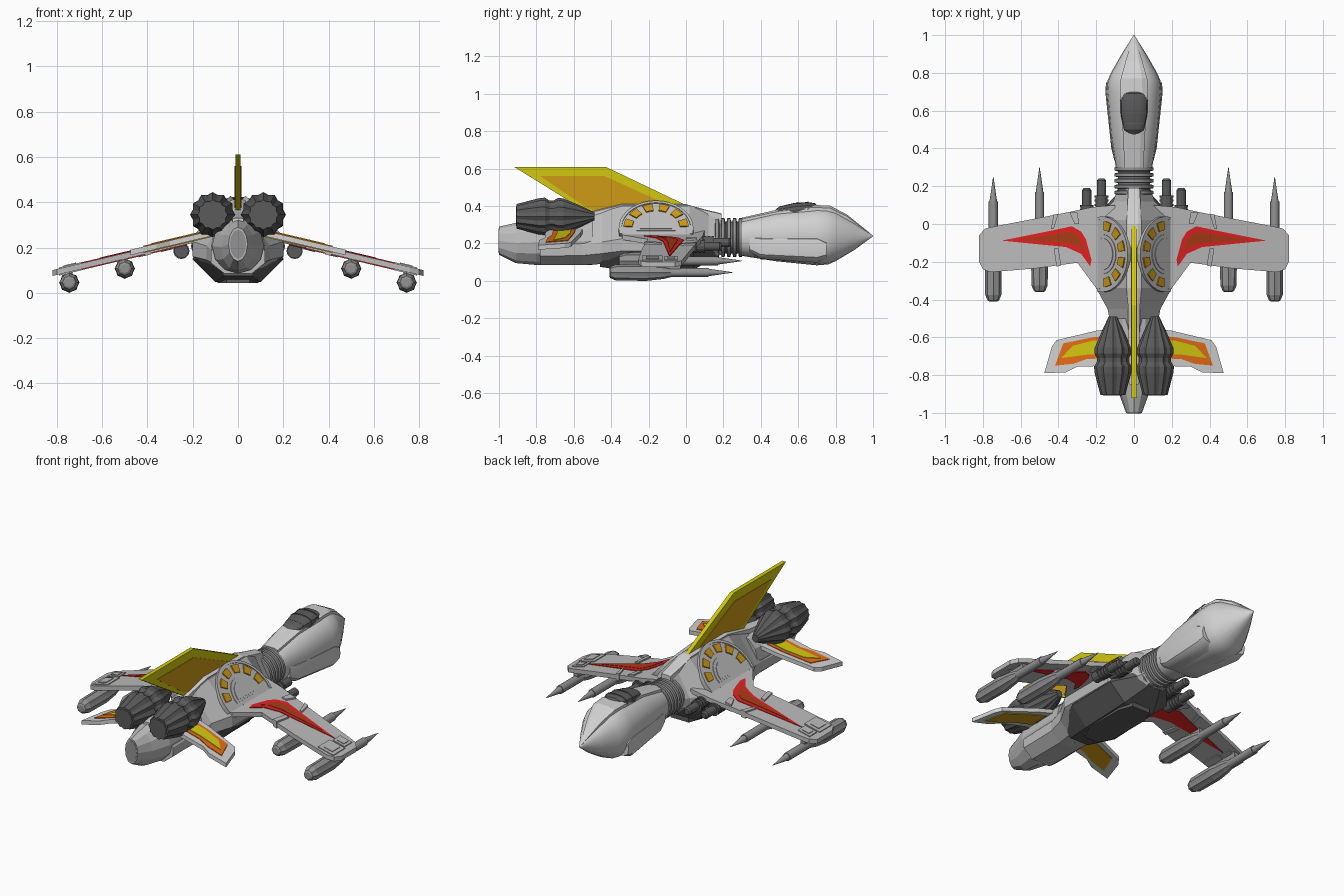
import bpy, bmesh, math
from mathutils import Vector


def material(name, r, g, b):
    m = bpy.data.materials.new(name)
    m.diffuse_color = (r, g, b, 1)
    return m


WHITE = material("hull_white", 0.64, 0.64, 0.64)
GREY = material("panel_grey", 0.5, 0.5, 0.5)
MID = material("mid_grey", 0.29, 0.29, 0.29)
DARK = material("dark_grey", 0.105, 0.105, 0.105)
RED = material("stripe_red", 0.75, 0.015, 0.015)
RUST = material("stripe_rust", 0.38, 0.045, 0.008)
YELLOW = material("paint_yellow", 0.65, 0.58, 0.005)
OCHRE = material("paint_ochre", 0.62, 0.32, 0.008)
ORANGE = material("paint_orange", 0.78, 0.15, 0.008)


def finish(name, bm, mat, mirror=False, smooth=0):
    bmesh.ops.recalc_face_normals(bm, faces=bm.faces)
    me = bpy.data.meshes.new(name)
    bm.to_mesh(me)
    bm.free()
    me.materials.append(mat)
    ob = bpy.data.objects.new(name, me)
    bpy.context.collection.objects.link(ob)
    if smooth:
        me.polygons.foreach_set("use_smooth", [True] * len(me.polygons))
        me.set_sharp_from_angle(angle=math.radians(smooth))
    if mirror:
        ob.modifiers.new("mirror", "MIRROR")
    return ob


def ngon(n, dip=1.0, power=1.0):
    """Unit cross-section; dip < 1 makes lobes, power < 1 makes it boxier."""
    out = []
    for i in range(n):
        a = 2 * math.pi * i / n
        r = dip if i % 2 else 1
        c, s = math.cos(a), math.sin(a)
        out.append((math.copysign(abs(c) ** power, c) * r, math.copysign(abs(s) ** power, s) * r))
    return out


def loft(name, sections, shape, mat, mirror=False, smooth=0):
    """Skin along y through sections (y, half width, z low, z high, x centre)."""
    bm = bmesh.new()
    rings = []
    for y, w, z0, z1, *cx in sections:
        x = cx[0] if cx else 0
        rings.append([bm.verts.new((x + a * w, y, (z0 + z1) / 2 + b * (z1 - z0) / 2)) for a, b in shape])
    n = len(shape)
    for p, q in zip(rings, rings[1:]):
        for i in range(n):
            bm.faces.new((p[i], p[(i + 1) % n], q[(i + 1) % n], q[i]))
    bm.faces.new(rings[0])
    bm.faces.new(rings[-1])
    return finish(name, bm, mat, mirror, smooth)


def turned(name, x, z, profile, shape, mat, smooth=0):
    """Mirrored turned part along y, profile of (y, radius)."""
    return loft(name, [(y, r, z - r, z + r, x) for y, r in profile], shape, mat, x != 0, smooth)


def plate(name, pts, h0, h1, place, mat, mirror=True):
    """Flat outline given thickness h0..h1 and put in space by place(u, v, h)."""
    bm = bmesh.new()
    lo = [bm.verts.new(place(u, v, h0)) for u, v in pts]
    hi = [bm.verts.new(place(u, v, h1)) for u, v in pts]
    bm.faces.new(lo)
    bm.faces.new(hi)
    for i in range(len(pts)):
        j = (i + 1) % len(pts)
        bm.faces.new((lo[i], lo[j], hi[j], hi[i]))
    return finish(name, bm, mat, mirror)


def rect(x0, x1, y0, y1):
    return [(x0, y0), (x1, y0), (x1, y1), (x0, y1)]


def arc(r0, r1, a0, a1, n):
    angs = [math.radians(a0 + (a1 - a0) * i / n) for i in range(n + 1)]
    return ([(r1 * math.cos(a), r1 * math.sin(a)) for a in angs]
            + [(r0 * math.cos(a), r0 * math.sin(a)) for a in reversed(angs)])


def on_wing(x, y, h):
    return Vector((x, y, 0.28 - 0.235 * x + h))


def on_tail(x, y, h):
    return Vector((x, y, 0.29 - 0.235 * x + h))


def on_fin(y, z, h):
    return Vector((h, y, z))


def on_shoulder(u, v, h):
    return Vector((0.158 - 0.677 * v + 0.736 * h, -0.16 + u, 0.272 + 0.736 * v + 0.677 * h))


# head with pointed nose
head = [(0.29, 0.095, 0.135, 0.325), (0.48, 0.125, 0.105, 0.37), (0.70, 0.145, 0.083, 0.395),
        (0.76, 0.14, 0.088, 0.39), (0.80, 0.122, 0.105, 0.378), (0.90, 0.065, 0.165, 0.315),
        (1.0, 0.002, 0.238, 0.242)]
loft("head", head, ngon(20, power=0.9), WHITE, smooth=22)
loft("head_spine", [(0.3, 0.05, 0.28, 0.338), (0.5, 0.06, 0.3, 0.383), (0.68, 0.075, 0.3, 0.406),
                    (0.77, 0.07, 0.3, 0.402), (0.86, 0.045, 0.28, 0.355), (0.99, 0.005, 0.235, 0.25)],
     [(-1, -1), (1, -1), (1, 0.75), (0.6, 1), (-0.6, 1), (-1, 0.75)], WHITE)
loft("cheek_panel", [(0.34, 0.105, 0.15, 0.25), (0.40, 0.12, 0.115, 0.25), (0.7, 0.152, 0.095, 0.255),
                     (0.75, 0.148, 0.12, 0.22)], ngon(16, power=0.5), WHITE, smooth=30)
# cockpit canopy with frame bars
canopy = [(0.475, 0.03, 0.345, 0.378), (0.50, 0.055, 0.34, 0.398), (0.58, 0.07, 0.34, 0.417),
          (0.65, 0.072, 0.35, 0.421), (0.69, 0.058, 0.36, 0.415), (0.705, 0.035, 0.365, 0.4)]
loft("canopy", canopy, ngon(16, power=0.8), DARK, smooth=25)
for y, w, t in ((0.53, 0.061, 0.406), (0.59, 0.072, 0.421), (0.65, 0.074, 0.424)):
    loft("canopy_bar", [(y, w, 0.345, t), (y + 0.006, w, 0.345, t)], ngon(16, power=0.8), DARK)

# ribbed neck
neck = []
for i in range(5):
    y = 0.155 + i * 0.031
    neck += [(y, 0.085), (y + 0.004, 0.104), (y + 0.02, 0.104), (y + 0.024, 0.085)]
turned("ribbed_neck", 0, 0.232, neck, ngon(24), MID, smooth=30)

# fuselage, one angular section from neck to tail
body_shape = [(0.2, 1), (1, -0.16), (1, -0.6), (0.5, -1), (-0.5, -1), (-1, -0.6), (-1, -0.16), (-0.2, 1)]
loft("fuselage", [(0.19, 0.085, 0.14, 0.35), (0.12, 0.11, 0.12, 0.37), (0.02, 0.2, 0.1, 0.40),
                  (-0.34, 0.2, 0.1, 0.40), (-0.45, 0.14, 0.09, 0.37), (-0.55, 0.12, 0.085, 0.34),
                  (-0.78, 0.12, 0.085, 0.32)], body_shape, GREY)
loft("tail_cone", [(-0.5, 0.12, 0.085, 0.34), (-0.80, 0.115, 0.085, 0.33), (-0.91, 0.075, 0.095, 0.31),
                   (-1.0, 0.042, 0.14, 0.29)], ngon(12), GREY)
plate("tail_nozzle", [(0.036 * a, 0.215 + 0.065 * b) for a, b in ngon(12)], -1.0, -0.98,
      lambda x, z, h: Vector((x, h - 0.002, z)), MID, False)
loft("back_spine", [(0.19, 0.03, 0.3, 0.36), (0.1, 0.035, 0.3, 0.382), (0.0, 0.035, 0.3, 0.41),
                    (-0.34, 0.035, 0.3, 0.412), (-0.55, 0.03, 0.28, 0.36), (-0.85, 0.025, 0.25, 0.33)],
     [(-1, -1), (1, -1), (1, 0.9), (0.6, 1), (-0.6, 1), (-1, 0.9)], WHITE)

# dark belly hull
loft("belly_hull", [(0.17, 0.08, 0.13, 0.22), (0.04, 0.2, 0.06, 0.22), (-0.28, 0.2, 0.047, 0.22),
                    (-0.46, 0.12, 0.075, 0.2)],
     [(0.8, 1), (1, 0.15), (0.5, -1), (-0.5, -1), (-1, 0.15), (-0.8, 1)], DARK)
plate("belly_panel", [(-0.06, 0.06), (0.06, 0.06), (0.09, -0.02), (0.09, -0.27), (0.05, -0.36),
                      (-0.05, -0.36), (-0.09, -0.27), (-0.09, -0.02)], 0.043, 0.07,
      lambda x, y, h: Vector((x, y, h)), DARK, False)

# shoulder half-discs with arc of windows
plate("shoulder_disc", arc(0.0, 0.2, -12, 192, 20)[:21], -0.02, 0.01, on_shoulder, GREY)
plate("shoulder_rim", arc(0.185, 0.2, -12, 192, 20), 0.0, 0.015, on_shoulder, GREY)
plate("shoulder_hub", arc(0.0, 0.105, -10, 190, 14)[:15], 0.0, 0.014, on_shoulder, GREY)
plate("shoulder_core", arc(0.0, 0.085, -5, 185, 12)[:13], 0.0, 0.018, on_shoulder, GREY)
for i in range(6):
    a = 14 + i * 30.4
    plate("shoulder_window", arc(0.128, 0.175, a - 9, a + 9, 3), 0.008, 0.017, on_shoulder, OCHRE)

# drooped main wings
plate("wing", [(0.1, 0.10), (0.22, 0.09), (0.36, 0.06), (0.75, -0.015), (0.79, -0.025), (0.82, -0.06),
               (0.82, -0.20), (0.80, -0.24), (0.76, -0.255), (0.52, -0.235), (0.30, -0.205),
               (0.2, -0.34), (0.1, -0.36)], -0.013, 0.013, on_wing, GREY)
plate("wing_stripe", [(0.33, -0.012), (0.45, -0.038), (0.70, -0.088), (0.36, -0.122), (0.28, -0.158),
                      (0.232, -0.225), (0.225, -0.19), (0.255, -0.08), (0.28, -0.04)],
      -0.017, 0.017, on_wing, RED)
plate("wing_stripe_core", [(0.335, -0.042), (0.45, -0.062), (0.61, -0.085), (0.35, -0.1),
                           (0.285, -0.122), (0.258, -0.155), (0.285, -0.085), (0.303, -0.06)],
      0, 0.019, on_wing, RUST)
for band in ([(0.40, 0.055), (0.425, 0.05), (0.44, -0.028), (0.425, -0.025)],
             [(0.34, 0.06), (0.30, 0.06), (0.29, 0.0), (0.315, 0.0)],
             [(0.40, -0.13), (0.425, -0.13), (0.41, -0.225), (0.385, -0.22)]):
    plate("wing_band", band, -0.02, 0.022, on_wing, GREY)
plate("tip_pad", rect(0.703, 0.78, -0.115, -0.045), -0.018, 0.018, on_wing, GREY)
plate("tip_pad_top", rect(0.72, 0.765, -0.1, -0.06), -0.018, 0.022, on_wing, GREY)
plate("tip_pad", rect(0.69, 0.79, -0.235, -0.125), -0.018, 0.018, on_wing, GREY)
plate("tip_pad_top", rect(0.715, 0.77, -0.215, -0.145), -0.018, 0.022, on_wing, GREY)

# missiles under the wings, with pylons
for x, z, y0 in ((0.745, 0.045, -0.41), (0.5, 0.107, -0.36)):
    profile = [(0, 0.02), (0.005, 0.03), (0.035, 0.043), (0.20, 0.045), (0.29, 0.035), (0.33, 0.025)]
    turned("missile_body", x, z, [(y0 + a, r) for a, r in profile], ngon(16, 0.9), MID)
    turned("missile_shaft", x, z, [(y0 + 0.3, 0.024), (y0 + 0.53, 0.024), (y0 + 0.53, 0.02),
                                   (y0 + 0.66, 0.001)], ngon(12), MID, smooth=35)
    plate("missile_pylon", rect(x - 0.014, x + 0.014, -0.22, -0.03), -0.05, 0.0, on_wing, MID)

# twin guns ahead of each wing root
for x, z, tip in ((0.172, 0.205, 0.24), (0.25, 0.185, 0.19)):
    turned("gun", x, z, [(-0.02, 0.032), (tip - 0.09, 0.032), (tip - 0.09, 0.024), (tip - 0.01, 0.024),
                         (tip, 0.016)], ngon(12), DARK)
    for k in range(4):
        y = tip - 0.10 - k * 0.022
        turned("gun_ring", x, z, [(y, 0.036), (y + 0.011, 0.036)], ngon(12), DARK)

# lobed engines with nozzle caps
turned("engine", 0.112, 0.345, [(-0.49, 0.022), (-0.56, 0.055), (-0.655, 0.096), (-0.685, 0.098),
                                (-0.71, 0.084), (-0.73, 0.084), (-0.755, 0.1), (-0.79, 0.096),
                                (-0.905, 0.066)], ngon(24, 0.9), DARK)
turned("engine_nozzle", 0.112, 0.345, [(-0.89, 0.052), (-0.909, 0.052)], ngon(24), DARK)

# painted rear wings, ochre underneath
rear_paint = [(0.12, -0.59), (0.22, -0.60), (0.375, -0.632), (0.418, -0.75), (0.32, -0.74),
              (0.25, -0.715), (0.12, -0.71)]
plate("rear_wing", [(0.08, -0.55), (0.2, -0.565), (0.41, -0.615), (0.435, -0.65), (0.475, -0.79),
                    (0.36, -0.785), (0.30, -0.755), (0.08, -0.75)], -0.012, 0.012, on_tail, WHITE)
plate("rear_wing_orange", rear_paint, 0, 0.016, on_tail, ORANGE)
plate("rear_wing_ochre", rear_paint, -0.016, 0, on_tail, OCHRE)
plate("rear_wing_yellow", [(0.13, -0.612), (0.22, -0.618), (0.325, -0.645), (0.385, -0.71),
                           (0.31, -0.70), (0.24, -0.69), (0.13, -0.69)], 0, 0.019, on_tail, YELLOW)

# tall swept fin
plate("fin", [(0.0, 0.405), (-0.43, 0.61), (-0.92, 0.61), (-0.5, 0.35), (-0.3, 0.36)],
      -0.012, 0.012, on_fin, YELLOW, False)
plate("fin_panel", [(-0.10, 0.408), (-0.435, 0.56), (-0.78, 0.56), (-0.53, 0.39), (-0.45, 0.37)],
      -0.015, 0.015, on_fin, OCHRE, False)
